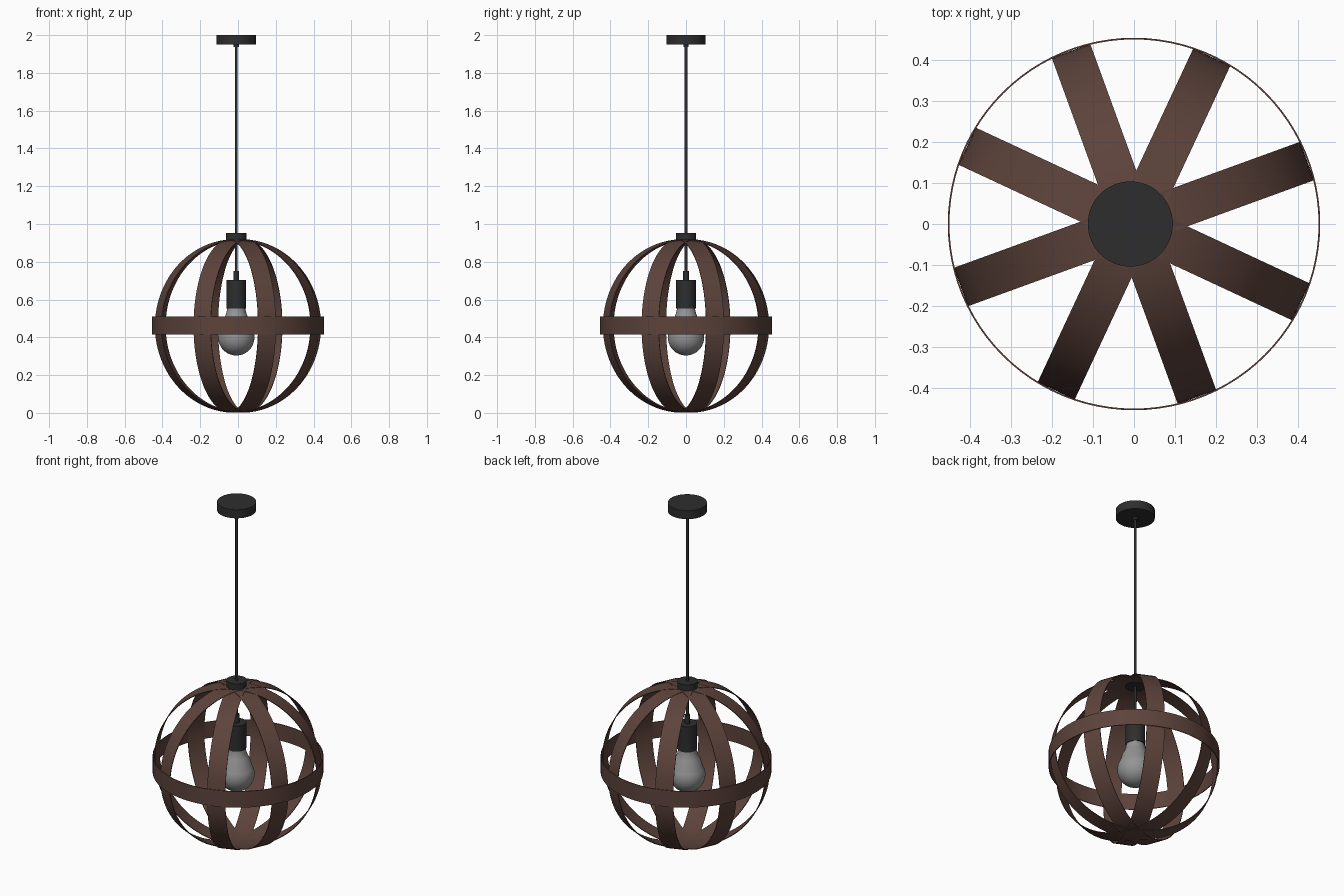
import bpy, math
from mathutils import Matrix

if "Cube" in bpy.data.objects:
    bpy.data.objects.remove(bpy.data.objects["Cube"])

CX = -0.009          # hanging parts sit slightly off the cage centre
CAGE_Z = 0.46


def material(name, rgb):
    m = bpy.data.materials.new(name)
    m.diffuse_color = (*rgb, 1)
    m.use_nodes = True
    m.node_tree.nodes["Principled BSDF"].inputs["Base Color"].default_value = m.diffuse_color
    return m


brown = material("dark_brown_wood", (0.109, 0.056, 0.044))
black = material("black_metal", (0.027, 0.027, 0.027))
glass = material("grey_bulb_glass", (0.30, 0.30, 0.30))


def lathe(name, profile, mat, segs=48, x=0.0, closed=False):
    """Revolve (radius, z) points about the z axis; caps merge on the axis."""
    verts, faces, rows = [], [], []
    for r, z in profile:
        if r < 1e-6:
            rows.append([len(verts)] * segs)
            verts.append((0, 0, z))
        else:
            rows.append(list(range(len(verts), len(verts) + segs)))
            for i in range(segs):
                a = 2 * math.pi * i / segs
                verts.append((r * math.cos(a), r * math.sin(a), z))
    pairs = list(zip(rows, rows[1:]))
    if closed:
        pairs.append((rows[-1], rows[0]))
    for lo, hi in pairs:
        for i in range(segs):
            j = (i + 1) % segs
            quad = [lo[i], lo[j], hi[j], hi[i]]
            faces.append(list(dict.fromkeys(quad)))
    mesh = bpy.data.meshes.new(name)
    mesh.from_pydata(verts, [], faces)
    mesh.materials.append(mat)
    ob = bpy.data.objects.new(name, mesh)
    bpy.context.collection.objects.link(ob)
    ob.location.x = x
    bpy.ops.object.select_all(action='DESELECT')
    ob.select_set(True)
    bpy.context.view_layer.objects.active = ob
    bpy.ops.object.shade_smooth_by_angle(angle=math.radians(35))
    return ob


def rod(name, r, z0, z1, segs=48):
    return lathe(name, [(0, z0), (r, z0), (r, z1), (0, z1)], black, segs, CX)


def band(name, r, width, thick):
    h = width / 2
    return lathe(name, [(r - thick, -h), (r, -h), (r, h), (r - thick, h)],
                 brown, 96, closed=True)


# cage: four upright hoops and one level ring
for k, deg in enumerate((20, 65, 110, 155)):
    hoop = band(f"cage_hoop_{k + 1}", 0.45, 0.10, 0.004)
    hoop.data.transform(Matrix.Translation((0, 0, CAGE_Z))
                        @ Matrix.Rotation(math.radians(deg), 4, 'Z')
                        @ Matrix.Diagonal((1, 1, 0.459 / 0.45, 1))
                        @ Matrix.Rotation(math.radians(90), 4, 'X'))
ring = band("cage_level_ring", 0.455, 0.096, 0.004)
ring.location.z = CAGE_Z + 0.002

# ceiling mount, cord and fittings
rod("ceiling_canopy", 0.104, 1.95, 2.0, 64)
rod("canopy_cord_grip", 0.014, 1.938, 1.95, 24)
rod("cord", 0.0075, 0.74, 1.94, 16)
rod("cage_top_cap", 0.054, 0.91, 0.952)
rod("socket_cord_grip", 0.015, 0.70, 0.752, 24)
rod("lamp_socket", 0.052, 0.553, 0.704)

# bulb: sphere blending into a neck
bulb = [(0, 0.304)]
for i in range(1, 21):
    a = math.radians(-90 + i * 6)
    bulb.append((0.096 * math.cos(a), 0.40 + 0.096 * math.sin(a)))
bulb += [(0.071, 0.490), (0.061, 0.507), (0.054, 0.525), (0.049, 0.545),
         (0.047, 0.565), (0, 0.565)]
lathe("light_bulb", bulb, glass, 48, CX)
